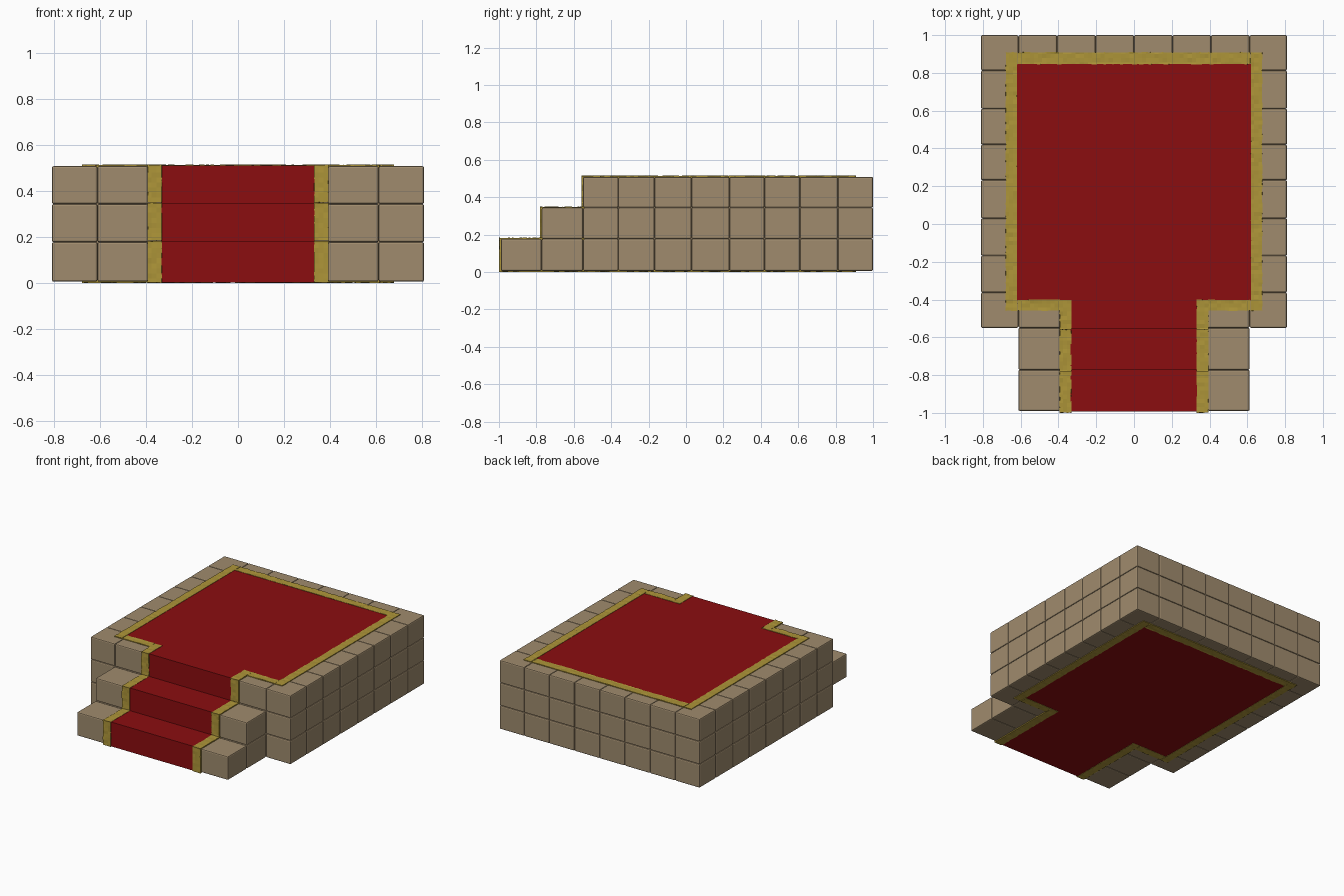
import bpy, bmesh, random
from mathutils import Vector

random.seed(4)
if "Cube" in bpy.data.objects:
    bpy.data.objects.remove(bpy.data.objects["Cube"])


def material(name, rgb):
    m = bpy.data.materials.new(name)
    m.use_nodes = True
    m.diffuse_color = (*rgb, 1)
    bsdf = m.node_tree.nodes["Principled BSDF"]
    bsdf.inputs["Base Color"].default_value = (*rgb, 1)
    bsdf.inputs["Roughness"].default_value = 0.8
    return m


STONE = material("tan stone", (0.35, 0.26, 0.155))
RED = material("red carpet", (0.26, 0.004, 0.005))
GOLD = material("gold trim", (0.42, 0.30, 0.04))

# Course heights and the front edge of each step
LEVELS = [0.006, 0.178, 0.344, 0.509]
FRONTS = [-0.99, -0.772, -0.55]
SIDE_Y = [-0.55, -0.362, -0.168, 0.03, 0.232, 0.42, 0.61, 0.812, 1.0]
BACK_X = [-0.612, -0.408, -0.204, 0, 0.204, 0.408, 0.612]


def box(bm, x, y, z):
    """Add a box spanning the given ranges."""
    verts = bmesh.ops.create_cube(bm, size=1)["verts"]
    for v in verts:
        v.co = Vector([(r[0] + r[1]) / 2 + c * (r[1] - r[0])
                       for c, r in zip(v.co, (x, y, z))])


def finish(bm, name, mat):
    mesh = bpy.data.meshes.new(name)
    bm.normal_update()
    bm.to_mesh(mesh)
    bm.free()
    mesh.materials.append(mat)
    ob = bpy.data.objects.new(name, mesh)
    bpy.context.collection.objects.link(ob)
    return ob


def mirrored(bm, x, y, z):
    """Add a box on both sides of the centre line."""
    box(bm, x, y, z)
    box(bm, (-x[1], -x[0]), y, z)


def pairs(values):
    return zip(values, values[1:])


def hammer(bm, step, depth):
    """Cut faces into a fine grid and push points in for a rough surface."""
    for axis in range(3):
        normal = Vector([float(i == axis) for i in range(3)])
        at = -1 + step * 0.37
        while at < 1:
            bmesh.ops.bisect_plane(bm, geom=bm.verts[:] + bm.edges[:] + bm.faces[:],
                                   plane_co=normal * at, plane_no=normal)
            at += step
    bm.normal_update()
    moves = [(v, v.normal * random.random() * depth) for v in bm.verts]
    for v, move in moves:
        v.co -= move


# Stone blocks, laid in courses
for row, z in enumerate(pairs(LEVELS)):
    bm = bmesh.new()
    for y in pairs(SIDE_Y):
        mirrored(bm, (0.612, 0.81), y, z)
    for x in pairs(BACK_X):
        box(bm, x, SIDE_Y[-2:], z)
    mirrored(bm, (0.392, 0.612), SIDE_Y[:2], z)
    for y in pairs(FRONTS[row:]):
        mirrored(bm, (0.392, 0.612), y, z)
    ob = finish(bm, "stone_course_%d" % (row + 1), STONE)
    bevel = ob.modifiers.new("worn edges", "BEVEL")
    bevel.width = 0.008
    bevel.segments = 2

# Solid stone fill behind the joints
bm = bmesh.new()
box(bm, (-0.802, 0.802), (-0.542, 0.992), (0.014, 0.501))
for row in range(2):
    mirrored(bm, (0.36, 0.604), (FRONTS[row] + 0.008, -0.54),
             (LEVELS[row] + 0.008, LEVELS[row + 1] - 0.008))
finish(bm, "stone_fill", STONE)

# Carpet over the platform and its underside
bm = bmesh.new()
box(bm, (-0.622, 0.622), (-0.405, 0.848), (0.003, 0.512))
finish(bm, "platform_carpet", RED)

# Carpet running down the steps
bm = bmesh.new()
CARPET_Z = [0.003, 0.181, 0.347, 0.512]
for front, z in zip(FRONTS, pairs(CARPET_Z)):
    box(bm, (-0.336, 0.336), (front - 0.002, -0.405), z)
finish(bm, "stair_carpet", RED)

# Gold border frames on the top and the underside
for name, z in (("top_border", (0.498, 0.516)), ("bottom_border", (0, 0.018))):
    bm = bmesh.new()
    mirrored(bm, (0.618, 0.68), (-0.46, 0.91), z)
    mirrored(bm, (0.392, 0.618), (-0.46, -0.4), z)
    box(bm, (-0.618, 0.618), (0.845, 0.91), z)
    hammer(bm, 0.022, 0.004)
    finish(bm, name, GOLD)

# Gold edging that follows the steps
bm = bmesh.new()
TRIM_Z = [0, 0.184, 0.35, 0.516]
for front, z in zip(FRONTS, pairs(TRIM_Z)):
    mirrored(bm, (0.33, 0.395), (front - 0.01, -0.4), z)
hammer(bm, 0.022, 0.004)
finish(bm, "stair_edging", GOLD)
